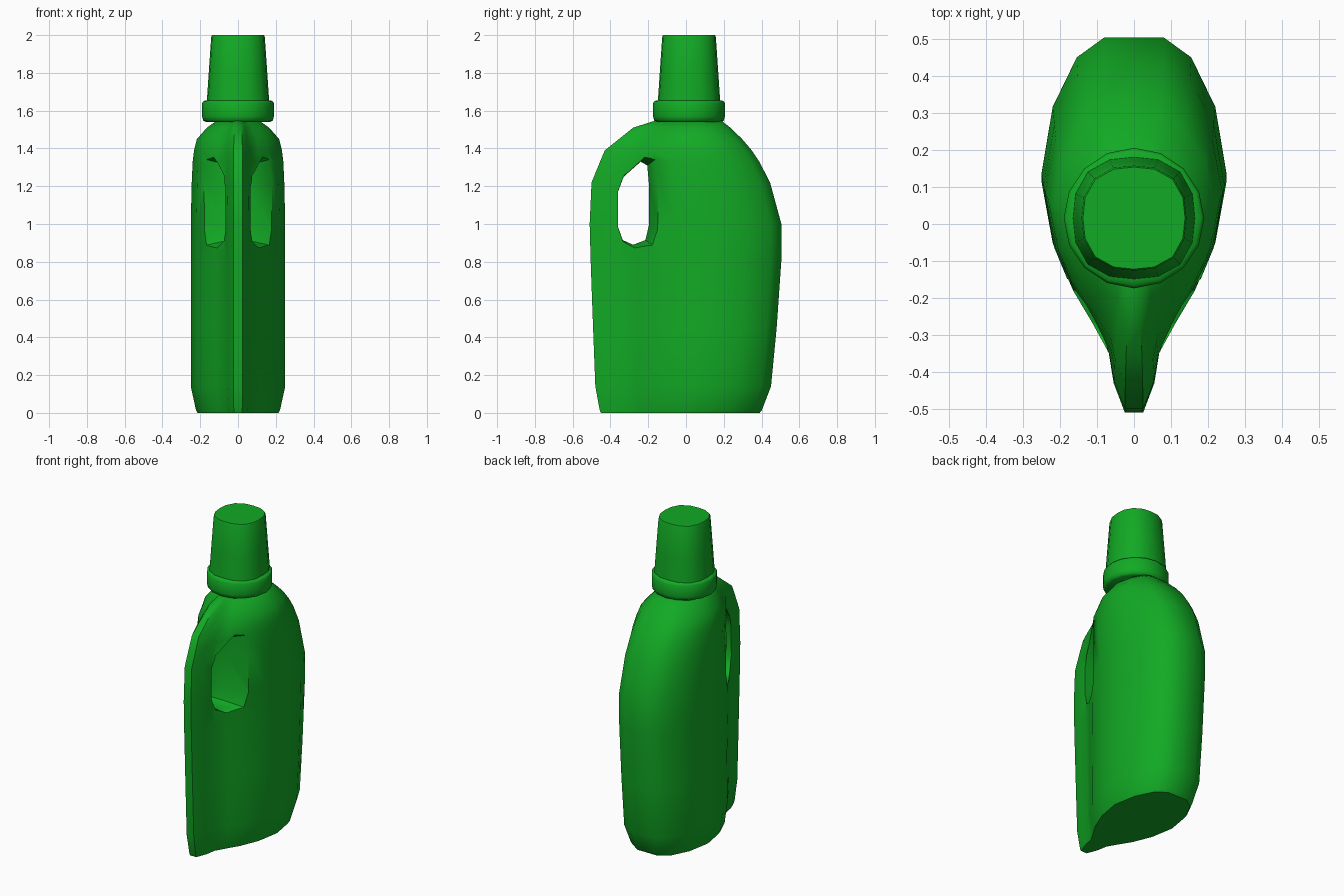
import bpy, bmesh, math

cube = bpy.data.objects.get("Cube")
if cube:
    bpy.data.objects.remove(cube, do_unlink=True)

green = bpy.data.materials.new("bottle_green")
green.use_nodes = True
colour = (0.006, 0.40, 0.018, 1)
green.diffuse_color = colour
green.node_tree.nodes["Principled BSDF"].inputs["Base Color"].default_value = colour


def loft(name, rings):
    """Skin equal-length closed rings and cap both ends."""
    bm = bmesh.new()
    loops = [[bm.verts.new(p) for p in ring] for ring in rings]
    n = len(loops[0])
    for a, b in zip(loops, loops[1:]):
        for i in range(n):
            j = (i + 1) % n
            bm.faces.new((a[i], a[j], b[j], b[i]))
    bm.faces.new(loops[0][::-1])
    bm.faces.new(loops[-1])
    bmesh.ops.recalc_face_normals(bm, faces=bm.faces)
    mesh = bpy.data.meshes.new(name)
    bm.to_mesh(mesh)
    bm.free()
    obj = bpy.data.objects.new(name, mesh)
    bpy.context.collection.objects.link(obj)
    mesh.materials.append(green)
    return obj


def select(obj):
    bpy.ops.object.select_all(action='DESELECT')
    obj.select_set(True)
    bpy.context.view_layer.objects.active = obj


def smooth(obj, degrees):
    select(obj)
    bpy.ops.object.shade_smooth_by_angle(angle=math.radians(degrees))


# Body: teardrop outline (half width, y), thin at the handle
outline = [(0.025, -0.51), (0.055, -0.43), (0.068, -0.35), (0.115, -0.265),
           (0.165, -0.18), (0.22, -0.04), (0.25, 0.14), (0.22, 0.32),
           (0.155, 0.455), (0.08, 0.51)]
outline += [(-x, y) for x, y in reversed(outline)]
# Levels: z, handle edge y, thick edge y, width scale
levels = [(0, -0.45, 0.39, 0.86), (0.015, -0.457, 0.402, 0.89),
          (0.14, -0.48, 0.45, 1), (0.45, -0.492, 0.48, 1),
          (0.81, -0.505, 0.505, 1), (1.0, -0.51, 0.505, 1),
          (1.22, -0.5, 0.445, 0.98), (1.33, -0.455, 0.388, 0.96),
          (1.39, -0.43, 0.348, 0.93), (1.45, -0.355, 0.297, 0.87),
          (1.51, -0.28, 0.235, 0.66), (1.545, -0.17, 0.19, 0.46)]


def section(z, y0, y1, scale):
    return [(x * scale, y0 + (y + 0.51) / 1.02 * (y1 - y0), z) for x, y in outline]


body = loft("bottle_body", [section(*level) for level in levels])

# Handle opening, flared outward on the body side
hole = [(-0.36, 1.17), (-0.33, 1.25), (-0.24, 1.33), (-0.205, 1.31),
        (-0.197, 1.22), (-0.197, 0.99), (-0.215, 0.915), (-0.28, 0.89),
        (-0.335, 0.915), (-0.36, 0.985)]


def hole_ring(x):
    flare = max(0, abs(x) - 0.045)
    return [(x, y + flare * max(0, y + 0.34) * 2.5, z + flare * (z - 1.1) * 1.2)
            for y, z in hole]


cutter = loft("handle_cutter", [hole_ring(x) for x in (-0.3, -0.045, 0.045, 0.3)])
cutter.hide_render = True
cut = body.modifiers.new("handle_opening", 'BOOLEAN')
cut.operation = 'DIFFERENCE'
cut.solver = 'EXACT'
cut.object = cutter
select(body)
bpy.ops.object.modifier_apply(modifier=cut.name)
bpy.data.objects.remove(cutter, do_unlink=True)
smooth(body, 48)


def round_ring(radius, z, power=2.0, sides=16):
    """Circle, or a slightly squared circle when power is above two."""
    ring = []
    for i in range(sides):
        a = math.tau * i / sides
        c, s = math.cos(a), math.sin(a)
        r = radius / (abs(c) ** power + abs(s) ** power) ** (1 / power)
        ring.append((r * c, 0.016 + r * s, z))
    return ring


# Cap: a neck, a wide collar and a tapered measuring cup
neck = loft("neck", [round_ring(0.1, z) for z in (1.5, 1.58)])
collar = loft("cap_collar", [round_ring(r, z) for r, z in
              ((0.17, 1.54), (0.185, 1.548), (0.19, 1.57), (0.19, 1.64), (0.182, 1.652), (0.16, 1.655))])
cup = loft("measuring_cup", [round_ring(r, z, 2.5) for r, z in
           ((0.167, 1.62), (0.155, 1.8), (0.142, 1.99), (0.138, 2.0))])
for part in (neck, collar, cup):
    smooth(part, 50)
